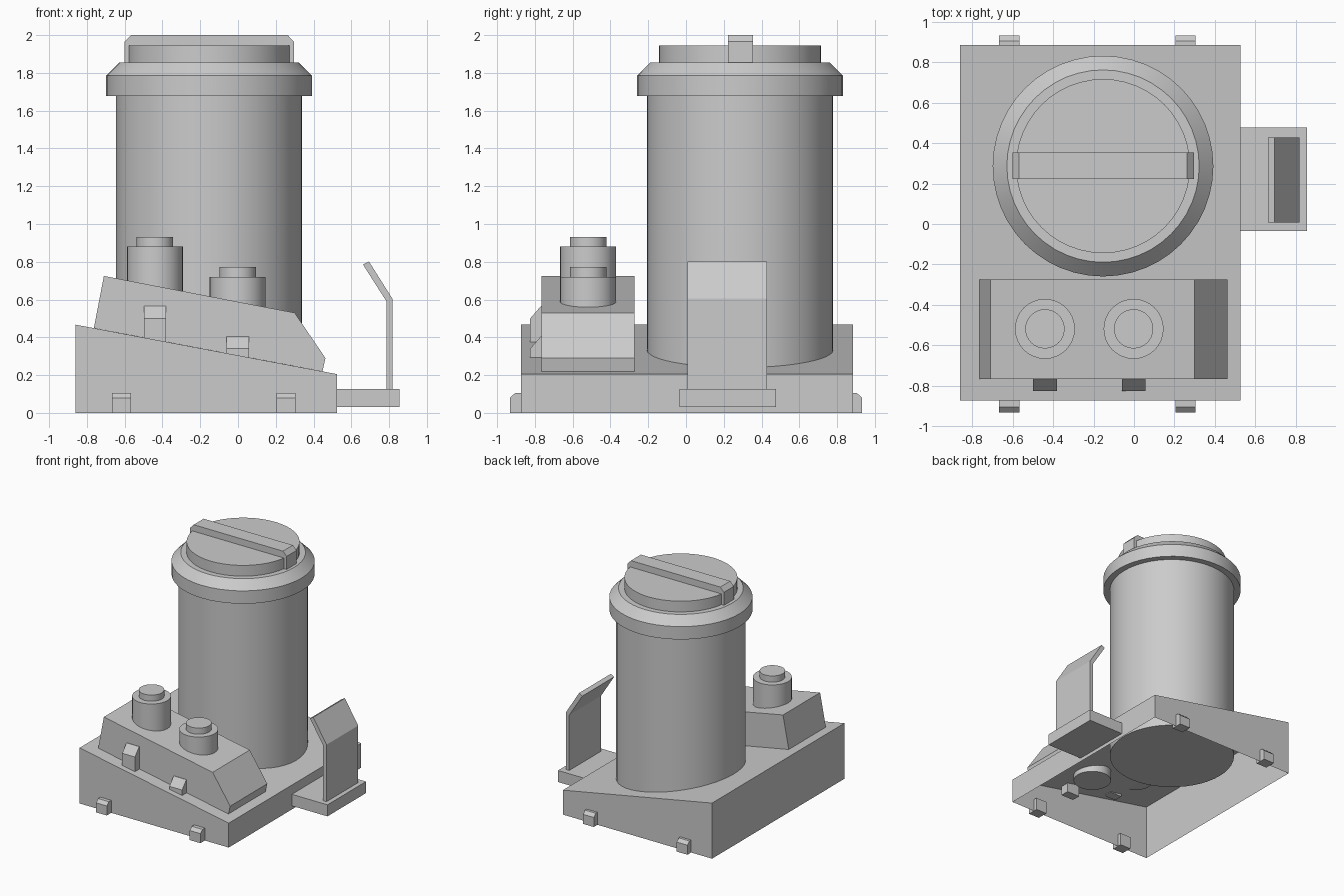
import bpy, bmesh
from math import cos, sin, pi, radians

if "Cube" in bpy.data.objects:
    bpy.data.objects.remove(bpy.data.objects["Cube"])


def finish(name, bm, smooth=False):
    bmesh.ops.recalc_face_normals(bm, faces=bm.faces)
    mesh = bpy.data.meshes.new(name)
    bm.to_mesh(mesh)
    bm.free()
    ob = bpy.data.objects.new(name, mesh)
    bpy.context.collection.objects.link(ob)
    if smooth:
        bpy.ops.object.select_all(action='DESELECT')
        ob.select_set(True)
        bpy.context.view_layer.objects.active = ob
        bpy.ops.object.shade_smooth_by_angle(angle=radians(30))
    return ob


def prism(name, profile, a, b, axis='y', open_bottom=False):
    """Extrude a side profile (u, z) from a to b along the given axis."""
    bm = bmesh.new()
    place = (lambda u, t, z: (u, t, z)) if axis == 'y' else (lambda u, t, z: (t, u, z))
    face = bm.faces.new([bm.verts.new(place(u, a, z)) for u, z in profile])
    ext = bmesh.ops.extrude_face_region(bm, geom=[face], use_keep_orig=True)
    moved = [g for g in ext['geom'] if isinstance(g, bmesh.types.BMVert)]
    bmesh.ops.translate(bm, verts=moved, vec=place(0, b - a, 0))
    bmesh.ops.recalc_face_normals(bm, faces=bm.faces)
    if open_bottom:
        low = [f for f in bm.faces if all(v.co.z < 1e-4 for v in f.verts)]
        bmesh.ops.delete(bm, geom=low, context='FACES_ONLY')
    return finish(name, bm)


def lathe(name, cx, cy, profile, n):
    """Stack rings of (radius, z) and cap both ends."""
    bm = bmesh.new()
    rings = [[bm.verts.new((cx + r * cos(2 * pi * i / n), cy + r * sin(2 * pi * i / n), z))
              for i in range(n)] for r, z in profile]
    for lo, hi in zip(rings, rings[1:]):
        for i in range(n):
            j = (i + 1) % n
            bm.faces.new((lo[i], lo[j], hi[j], hi[i]))
    bm.faces.new(rings[0])
    bm.faces.new(rings[-1])
    return finish(name, bm, True)


# Sloped housing, open underneath
prism('base', [(-0.86, 0), (0.525, 0), (0.525, 0.205), (-0.86, 0.467)],
      -0.873, 0.883, open_bottom=True)

# Feet clipped to the front and back walls
foot = [(0.84, 0), (0.932, 0), (0.932, 0.08), (0.905, 0.105), (0.84, 0.105)]
for side, s in (('front', -1), ('back', 1)):
    for end, x in (('left', -0.616), ('right', 0.254)):
        prism(f'{side}_{end}_foot', [(s * y, z) for y, z in foot], x - 0.05, x + 0.05, 'x')

# Tall canister with flared collar
CX, CY = -0.153, 0.286
lathe('canister', CX, CY, [(0.493, 0.16), (0.493, 1.70)], 48)
lathe('collar', CX, CY, [(0.545, 1.677), (0.545, 1.785), (0.475, 1.855)], 48)
lathe('lid', CX, CY, [(0.43, 1.84), (0.43, 1.945)], 48)

# Grip bar across the lid
prism('lid_grip', [(-0.6, 1.855), (0.296, 1.855), (0.296, 1.965), (0.263, 2.0),
                   (-0.567, 2.0), (-0.6, 1.965)], 0.222, 0.354)

# Control box on the slope
prism('control_box', [(-0.763, 0.449), (0.447, 0.22), (0.463, 0.29),
                      (0.30, 0.53), (-0.71, 0.725)], -0.765, -0.273)

# Stepped knobs and the latches beneath them
for side, x, top in (('left', -0.44, 0.88), ('right', -0.002, 0.72)):
    lathe(f'{side}_knob', x, -0.518,
          [(0.148, top - 0.485), (0.148, top), (0.097, top), (0.097, top + 0.052)], 32)
    z = top - 0.315
    prism(f'{side}_latch', [(-0.75, z - 0.19), (-0.825, z - 0.19), (-0.825, z - 0.065),
                            (-0.768, z), (-0.75, z)], x - 0.08 + 0.058 - 0.058 + 0.062 - 0.04,
          x + 0.04 - 0.002 + 0.022, 'x')

# Side bracket: shelf and bent upright plate
prism('bracket_shelf', [(0.52, 0.03), (0.855, 0.03), (0.855, 0.127), (0.52, 0.127)],
      -0.035, 0.477)
prism('bracket_upright', [(0.785, 0.12), (0.817, 0.12), (0.817, 0.605), (0.693, 0.802),
                          (0.662, 0.785), (0.785, 0.592)], 0.008, 0.428)
